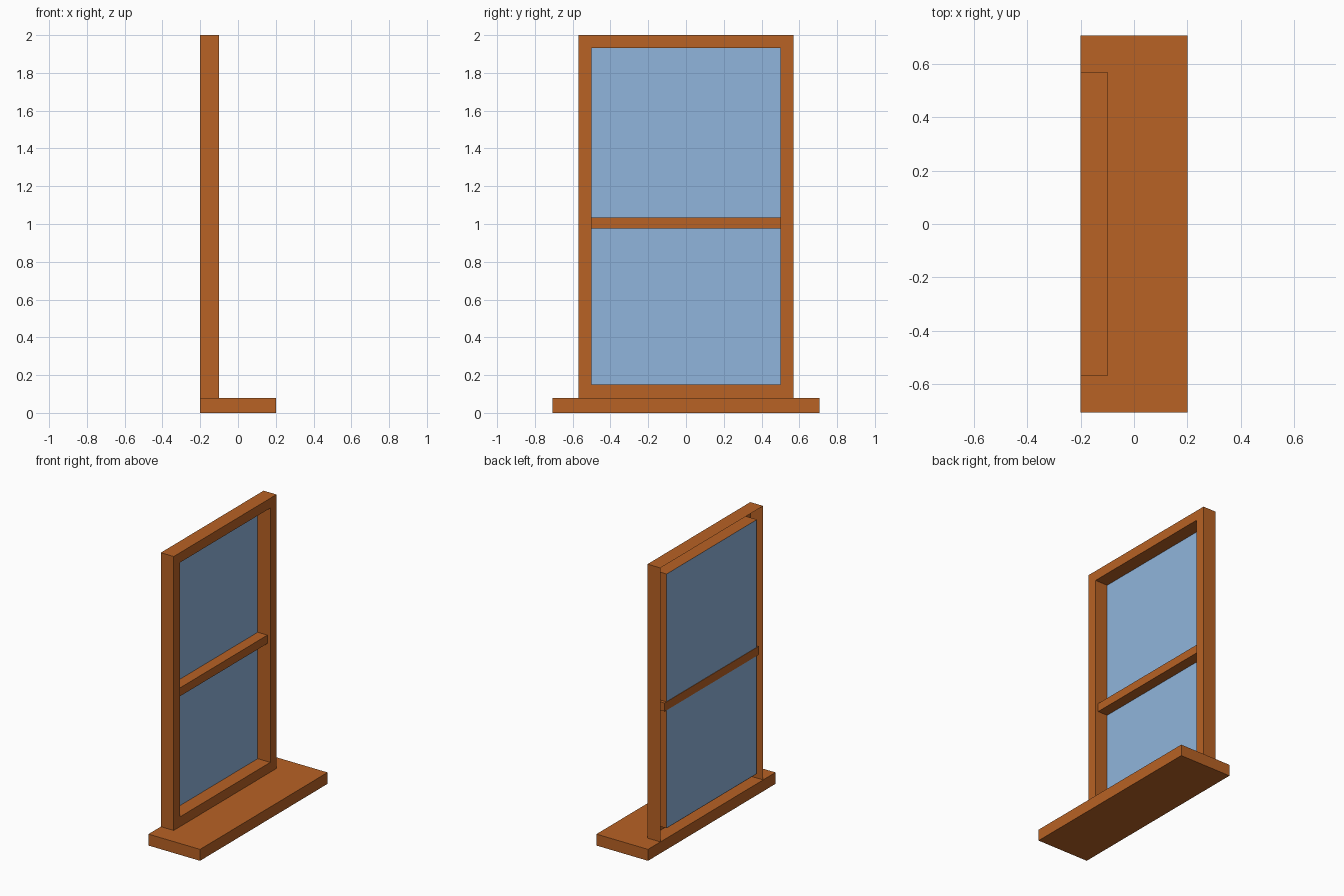
import bpy, bmesh

if "Cube" in bpy.data.objects:
    bpy.data.objects.remove(bpy.data.objects["Cube"])


def material(name, rgb):
    m = bpy.data.materials.new(name)
    m.diffuse_color = (*rgb, 1)
    m.use_nodes = True
    m.node_tree.nodes["Principled BSDF"].inputs["Base Color"].default_value = m.diffuse_color
    return m


wood = material("wood", (0.48, 0.122, 0.018))
glass = material("glass", (0.28, 0.46, 0.715))


def finish(name, bm, mat):
    me = bpy.data.meshes.new(name)
    bm.to_mesh(me)
    bm.free()
    me.materials.append(mat)
    ob = bpy.data.objects.new(name, me)
    bpy.context.collection.objects.link(ob)
    return ob


def box(name, x, y, z, mat):
    bm = bmesh.new()
    bmesh.ops.create_cube(bm, size=1)
    for v in bm.verts:
        for i, (lo, hi) in enumerate((x, y, z)):
            v.co[i] = hi if v.co[i] > 0 else lo
    return finish(name, bm, mat)


def rect(bm, x, half_y, z0, z1):
    return [bm.verts.new((x, y, z)) for y, z in
            ((-half_y, z0), (half_y, z0), (half_y, z1), (-half_y, z1))]


# Sill board
box("sill", (-0.2, 0.2), (-0.706, 0.706), (0, 0.08), wood)

# Frame: hollow casing, open at the back (outer wall, front face, inner wall)
bm = bmesh.new()
rings = [rect(bm, x, 0.569 - d, 0.08 + d, 2.0 - d)
         for x, d in ((-0.2, 0), (-0.1, 0), (-0.1, 0.069), (-0.2, 0.069))]
for a, b in zip(rings, rings[1:]):
    for i in range(4):
        j = (i + 1) % 4
        bm.faces.new((a[i], a[j], b[j], b[i]))
finish("window_frame", bm, wood)

# Crossbar, its ends pushed into the hollow frame
box("crossbar", (-0.2, -0.122), (-0.522, 0.522), (0.976, 1.035), wood)

# Single-sheet pane near the back of the frame
bm = bmesh.new()
bm.faces.new(rect(bm, -0.197, 0.5, 0.149, 1.931))
finish("glass_pane", bm, glass)
